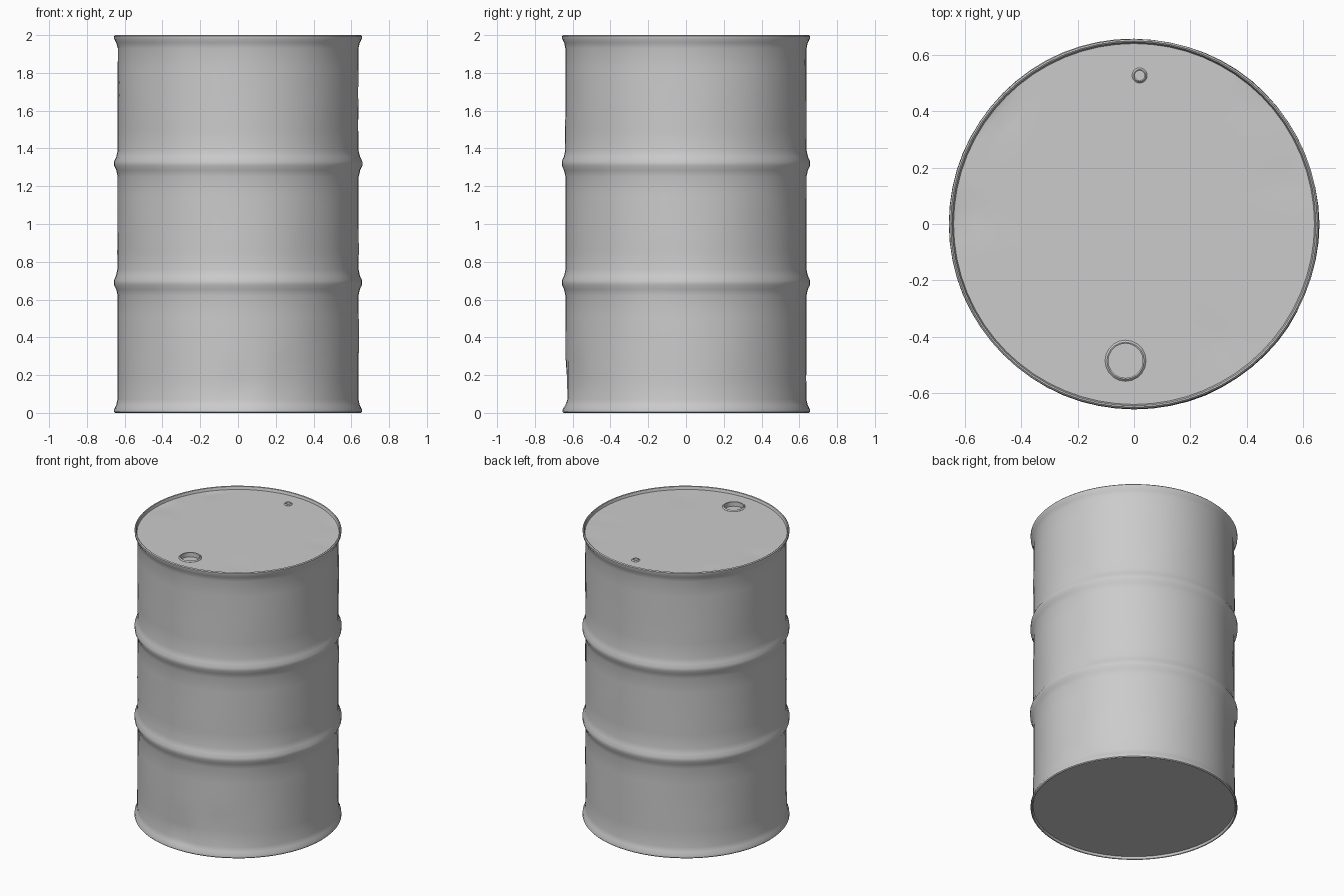
import bpy, bmesh, math, random
from mathutils import Vector, noise

if "Cube" in bpy.data.objects:
    bpy.data.objects.remove(bpy.data.objects["Cube"])

random.seed(4)


def lathe(name, profile, sides, loc=(0, 0, 0)):
    """Revolve an (r, z) profile; r = 0 ends become closing fans."""
    bm = bmesh.new()
    rings = []
    for r, z in profile:
        if r == 0:
            rings.append([bm.verts.new((0, 0, z))])
        else:
            rings.append([bm.verts.new((r * math.cos(2 * math.pi * i / sides),
                                        r * math.sin(2 * math.pi * i / sides), z))
                          for i in range(sides)])
    for a, b in zip(rings, rings[1:]):
        for i in range(sides):
            j = (i + 1) % sides
            if len(a) == 1:
                bm.faces.new((a[0], b[j], b[i]))
            elif len(b) == 1:
                bm.faces.new((a[i], a[j], b[0]))
            else:
                bm.faces.new((a[i], a[j], b[j], b[i]))
    bmesh.ops.recalc_face_normals(bm, faces=bm.faces)
    me = bpy.data.meshes.new(name)
    bm.to_mesh(me)
    bm.free()
    ob = bpy.data.objects.new(name, me)
    ob.location = loc
    bpy.context.collection.objects.link(ob)
    return ob


def smooth(ob, angle=35):
    bpy.ops.object.select_all(action='DESELECT')
    ob.select_set(True)
    bpy.context.view_layer.objects.active = ob
    bpy.ops.object.shade_smooth_by_angle(angle=math.radians(angle))


# Barrel body: flared chimes, two rolling hoops, recessed lid and base
def wall(z0, z1, n):
    return [(0.638, z0 + (z1 - z0) * i / n) for i in range(n + 1)]


def hoop(z):
    return [(0.646, z - 0.035), (0.657, z - 0.012), (0.657, z + 0.012), (0.646, z + 0.035)]


LID, BASE = 1.978, 0.018
lid_radii = [0.62, 0.56, 0.48, 0.4, 0.3, 0.2, 0.1, 0]
profile = [(r, BASE) for r in reversed(lid_radii)]
profile += [(0.64, BASE), (0.645, 0.003), (0.65, 0.0), (0.656, 0.006), (0.655, 0.022), (0.645, 0.04)]
profile += wall(0.07, 0.62, 5) + hoop(0.69) + wall(0.76, 1.25, 5)
profile += hoop(1.32) + wall(1.39, 1.93, 5)
profile += [(0.645, 1.96), (0.655, 1.978), (0.656, 1.994), (0.65, 2.0), (0.645, 1.997), (0.64, LID)]
profile += [(r, LID) for r in lid_radii]
barrel = lathe("barrel_body", profile, 64)

# Wear: shallow dents in the sheet metal (centre, radius, depth)
dents = [((0, -0.64, 0.12), 0.14, 0.014), ((0.25, -0.6, 0.2), 0.15, 0.008),
         ((0.6, -0.2, 0.7), 0.13, 0.007), ((-0.6, 0.03, 1.98), 0.08, 0.01),
         ((-0.5, 0.42, 1.98), 0.1, 0.01), ((0.52, 0.15, 1.98), 0.06, 0.008),
         ((0.45, 0.45, 1.98), 0.08, 0.006), ((0.3, -0.42, 1.98), 0.1, 0.005)]
for v in barrel.data.vertices:
    p = v.co.copy()
    radius = math.hypot(p.x, p.y)
    on_side = radius > 0.63
    if on_side:
        inward = Vector((-p.x, -p.y, 0)).normalized()
    else:
        inward = Vector((0, 0, -1 if p.z > 1 else 1))
    push = 0.003 * noise.noise(p * 4) if on_side and 0.05 < p.z < 1.95 else 0
    for c, size, depth in dents:
        d = (p - Vector(c)).length / size
        if d < 1 and not (on_side and p.z > 1.95):
            push += depth * (1 - d * d) ** 2
    v.co += inward * push

# Bung openings cut into the lid
for name, loc, r, depth in (("large_bung_cutter", (-0.03, -0.485, LID), 0.062, 0.025),
                            ("small_bung_cutter", (0.02, 0.527, LID), 0.018, 0.015)):
    cutter = lathe(name, [(0, -depth), (r, -depth), (r, 0.05), (0, 0.05)], 20, loc)
    cutter.hide_render = True
    cutter.hide_set(True)
    mod = barrel.modifiers.new(name, 'BOOLEAN')
    mod.operation = 'DIFFERENCE'
    mod.solver = 'EXACT'
    mod.object = cutter
smooth(barrel)

# Thin raised collars around both openings
for name, loc, r, w in (("large_bung_collar", (-0.03, -0.485, LID), 0.061, 0.012),
                        ("small_bung_collar", (0.02, 0.527, LID), 0.017, 0.010)):
    collar = lathe(name, [(r, -0.008), (r, 0.006), (r + w * 0.4, 0.008),
                          (r + w, 0.001), (r + w, -0.008), (r, -0.008)], 20, loc)
    smooth(collar)
